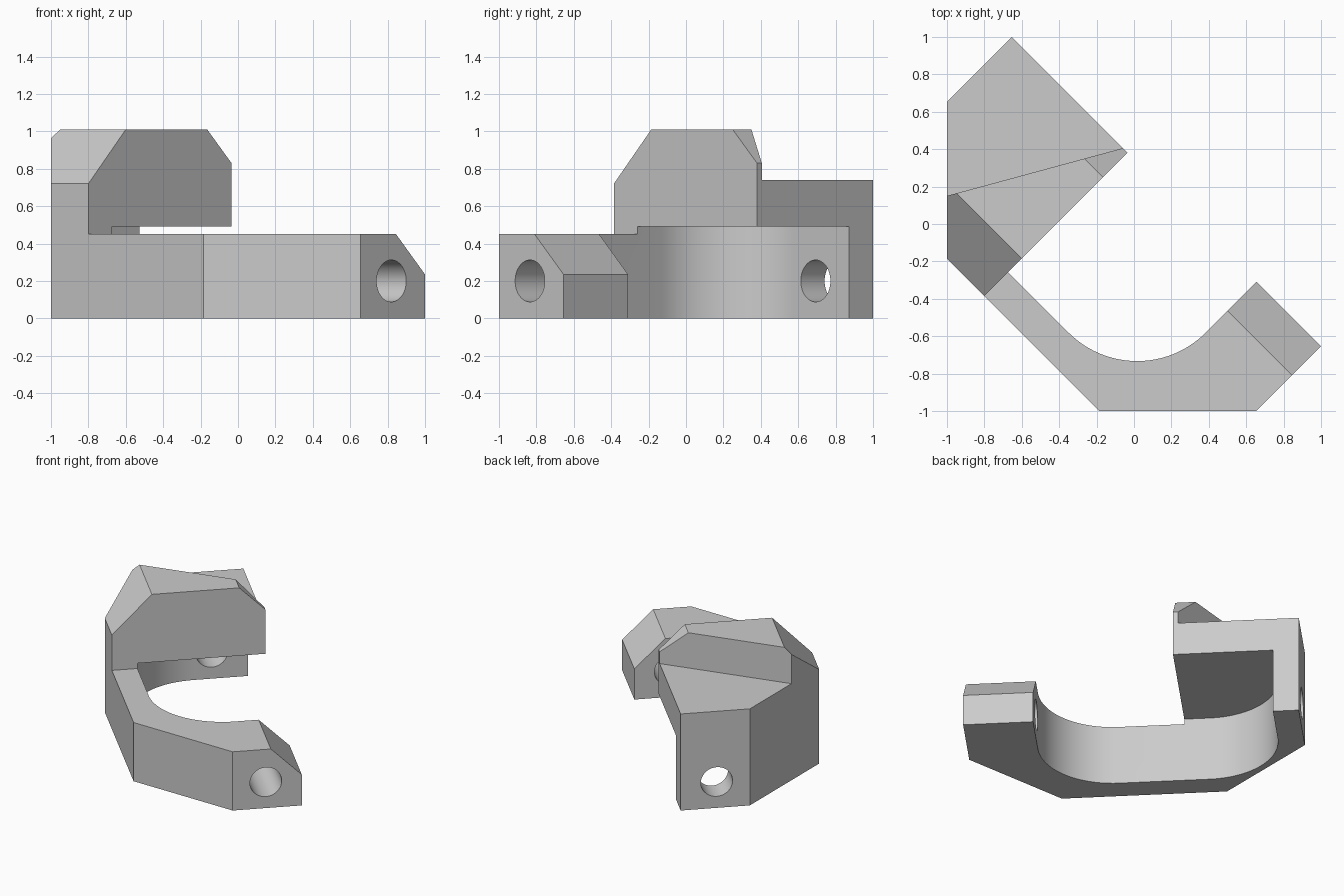
import bpy, bmesh, math
from mathutils import Matrix

cube = bpy.data.objects.get("Cube")
if cube:
    bpy.data.objects.remove(cube, do_unlink=True)

TURN = Matrix.Rotation(math.radians(45), 4, "Z")  # part is drawn square, then turned
FAR = 2.0

grey = bpy.data.materials.new("plain grey")
grey.use_nodes = True
grey.diffuse_color = (0.6, 0.6, 0.6, 1)
grey.node_tree.nodes["Principled BSDF"].inputs["Base Color"].default_value = (0.6, 0.6, 0.6, 1)


def prism(name, profile, low, high, along="z"):
    """Extrude a profile along z (plan profile) or along y (side profile)."""
    bm = bmesh.new()
    place = (lambda p, d: (p[0], p[1], d)) if along == "z" else (lambda p, d: (p[0], d, p[1]))
    bottom = [bm.verts.new(place(p, low)) for p in profile]
    top = [bm.verts.new(place(p, high)) for p in profile]
    bm.faces.new(bottom)
    bm.faces.new(top)
    for i in range(len(profile)):
        j = (i + 1) % len(profile)
        bm.faces.new((bottom[i], bottom[j], top[j], top[i]))
    bmesh.ops.recalc_face_normals(bm, faces=bm.faces)
    bm.transform(TURN)
    mesh = bpy.data.meshes.new(name)
    bm.to_mesh(mesh)
    bm.free()
    mesh.materials.append(grey)
    obj = bpy.data.objects.new(name, mesh)
    bpy.context.collection.objects.link(obj)
    return obj


def arc(cx, cy, r, start, end, steps):
    angles = [math.radians(start + (end - start) * i / steps) for i in range(steps + 1)]
    return [(cx + r * math.cos(t), cy + r * math.sin(t)) for t in angles]


# Solid blank with two clipped corners
END, BACK, SIDE, CLIP = 0.244, -0.838, 1.17, 0.576
body = prism("clamp_body", [(END, -SIDE), (-END, -SIDE), (BACK, -CLIP),
                            (BACK, CLIP), (-END, SIDE), (END, SIDE)], 0, 1.01)

# Rounded throat between the two arms
R, INNER, FRONT, REAR = 0.518, -0.14, -0.682, 0.99
throat = [(FAR, REAR)] + arc(INNER, REAR - R, R, 90, 180, 24) \
    + arc(INNER, FRONT + R, R, 180, 270, 24) + [(FAR, FRONT)]

cutters = [
    prism("throat_cutter", throat, -1, 0.49),
    # Lower the front arm below the jaw
    prism("front_arm_cutter", [(-FAR, -FAR), (FAR, -FAR), (FAR, 0.293), (-FAR, 0.293)], 0.45, FAR),
    # Slanted wall and low shelf behind the jaw
    prism("shelf_cutter", [(-1.2, 1.157), (0.6, 0.125), (0.6, FAR), (-1.2, FAR)], 0.74, FAR),
    # Sloped ends of the jaw
    prism("jaw_back_slope", [(-1.121, 0.43), (-0.263, 1.31), (-1.121, 1.31)], -FAR, FAR, "y"),
    prism("jaw_tip_slope", [(-0.124, 1.19), (0.428, 0.65), (0.428, 1.19)], -FAR, FAR, "y"),
    # Sloped tip of the front arm
    prism("front_tip_slope", [(-0.194, 0.665), (0.463, 0.02), (0.463, 0.665)], -FAR, -0.1, "y"),
    # Pin hole through both arms
    prism("pin_hole", arc(-0.01, 0.2, 0.112, 0, 352.5, 47), -FAR, FAR, "y"),
]

bpy.context.view_layer.objects.active = body
for cutter in cutters:
    cutter.hide_render = True
    mod = body.modifiers.new(cutter.name, "BOOLEAN")
    mod.operation, mod.solver, mod.object = "DIFFERENCE", "EXACT", cutter
    bpy.ops.object.modifier_apply(modifier=mod.name)
    bpy.data.objects.remove(cutter, do_unlink=True)

# Smooth curved walls, crisp corners
bpy.ops.object.select_all(action="DESELECT")
body.select_set(True)
bpy.ops.object.shade_smooth_by_angle(angle=math.radians(20))
